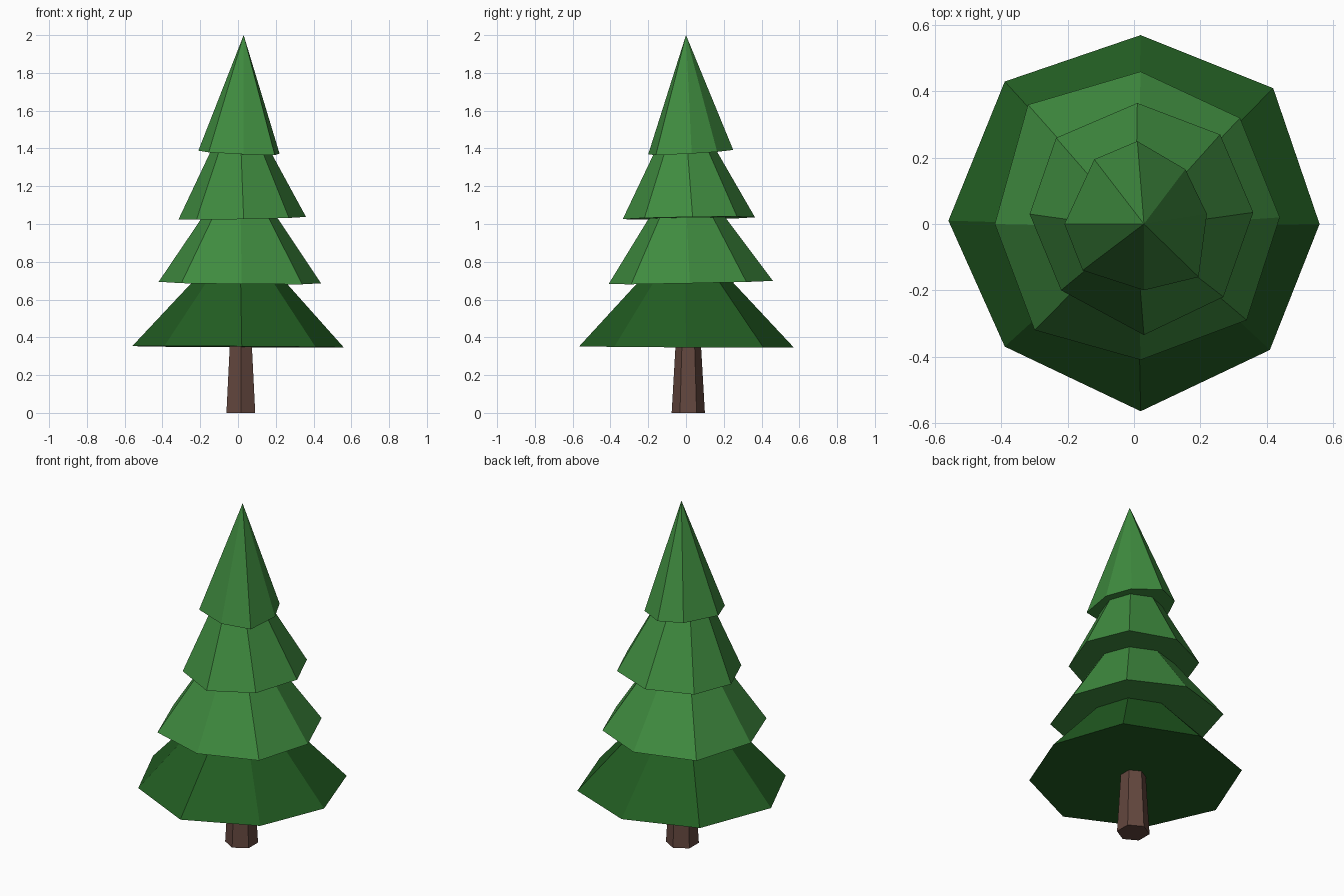
import bpy
import bmesh
from math import cos, sin, tau
from mathutils import Vector

default_cube = bpy.data.objects.get("Cube")
if default_cube:
    bpy.data.objects.remove(default_cube, do_unlink=True)


def make_material(name, colour):
    material = bpy.data.materials.new(name)
    material.use_nodes = True
    material.diffuse_color = (*colour, 1)
    shader = material.node_tree.nodes["Principled BSDF"]
    shader.inputs["Base Color"].default_value = (*colour, 1)
    shader.inputs["Roughness"].default_value = 0.9
    return material


def tapered_solid(name, lower, upper, material):
    """Flat-shaded solid joining two rings; an upper ring of one point makes a cone."""
    bm = bmesh.new()
    low = [bm.verts.new(p) for p in lower]
    top = [bm.verts.new(p) for p in upper]
    bm.faces.new(low)
    if len(top) > 1:
        bm.faces.new(top)
    count = len(low)
    for i in range(count):
        j = (i + 1) % count
        if len(top) > 1:
            bm.faces.new((low[i], low[j], top[j], top[i]))
        else:
            bm.faces.new((low[i], low[j], top[0]))
    bmesh.ops.recalc_face_normals(bm, faces=bm.faces[:])
    mesh = bpy.data.meshes.new(name)
    bm.to_mesh(mesh)
    bm.free()
    mesh.materials.append(material)
    obj = bpy.data.objects.new(name, mesh)
    bpy.context.collection.objects.link(obj)
    return obj


def branch_tier(name, outline, height, tilt, top_height, top_scale, material):
    """Slightly tilted uneven octagon narrowing towards the trunk axis."""
    lower = [Vector((x, y, height + x * tilt[0] + y * tilt[1])) for x, y in outline]
    middle = sum(lower, Vector()) / len(lower)
    if top_scale:
        axis = Vector((0.01, 0, top_height))
        upper = [axis + Vector((p.x - middle.x, p.y - middle.y, 0)) * top_scale
                 for p in lower]
    else:
        upper = [Vector((0.03, 0, top_height))]
    return tapered_solid(name, lower, upper, material)


bark = make_material("brown bark", (0.125, 0.062, 0.048))
dark_green = make_material("dark green needles", (0.016, 0.11, 0.016))
light_green = make_material("light green needles", (0.05, 0.26, 0.05))


# Six-sided trunk, narrowing upwards into the lowest branches
def trunk_ring(radius, height):
    return [(0.015 + radius * sin(tau * i / 6), 0.012 + radius * cos(tau * i / 6), height)
            for i in range(6)]


tapered_solid("trunk", trunk_ring(0.088, 0), trunk_ring(0.062, 0.45), bark)

# Branch tiers, outlines run clockwise from the back
branch_tier("bottom_branches",
            [(.02, .57), (.42, .41), (.56, 0), (.41, -.38),
             (.02, -.565), (-.39, -.37), (-.56, .01), (-.39, .43)],
            0.35, (-0.006, -0.005), 0.76, 0.33, dark_green)
branch_tier("lower_middle_branches",
            [(.02, .46), (.32, .32), (.44, .02), (.34, -.29),
             (.02, -.41), (-.30, -.32), (-.42, 0), (-.32, .36)],
            0.69, (-0.01, 0.02), 1.1, 0.36, light_green)
branch_tier("upper_middle_branches",
            [(.01, .365), (.26, .27), (.36, .035), (.27, -.22),
             (.03, -.335), (-.22, -.2), (-.315, .03), (-.235, .26)],
            1.03, (0.02, 0.015), 1.45, 0.37, light_green)
branch_tier("treetop",
            [(.01, .25), (.155, .165), (.22, .03), (.195, -.16),
             (.03, -.2), (-.155, -.14), (-.21, 0), (-.12, .195)],
            1.38, (-0.04, 0.05), 2, 0, light_green)
